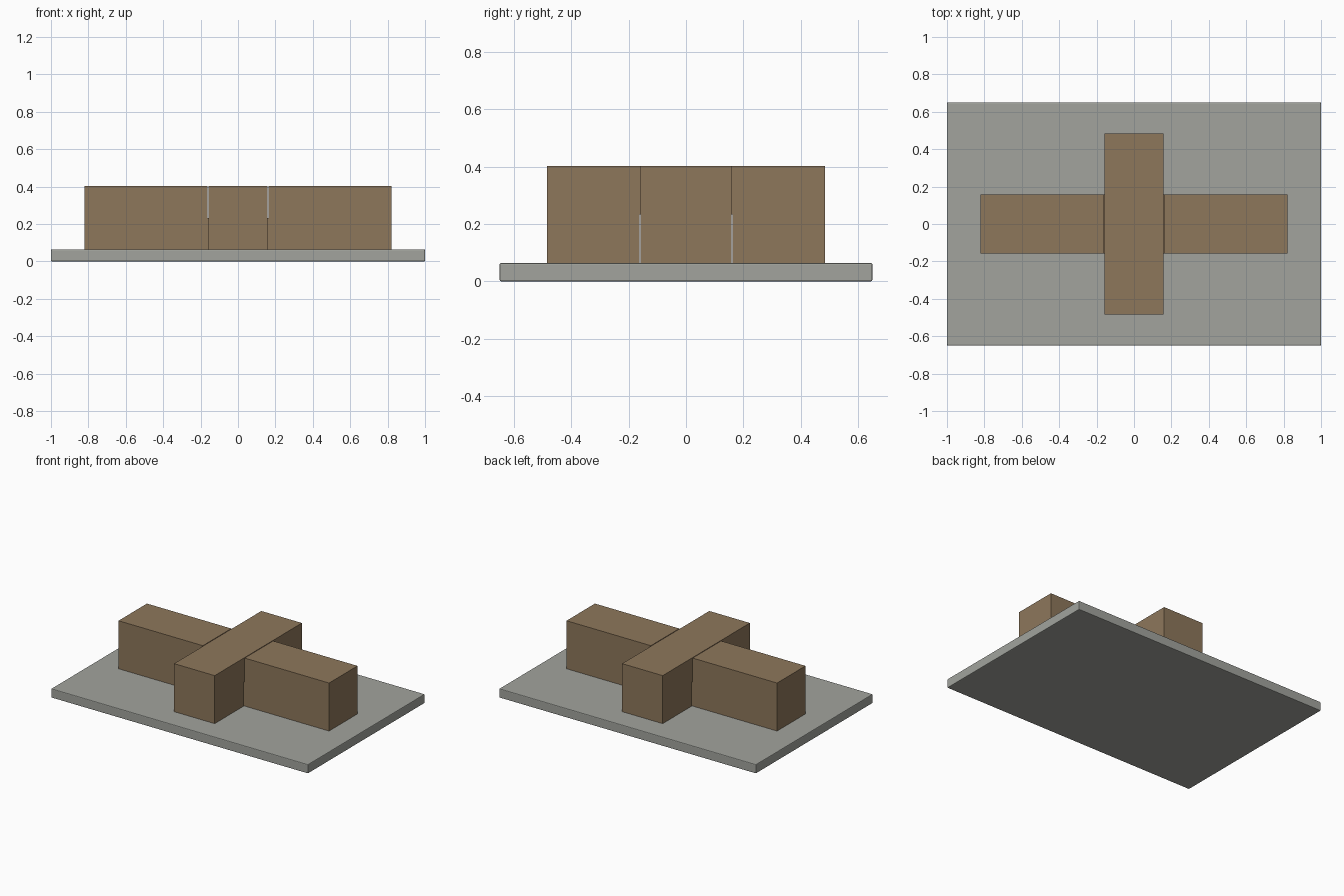
import bpy
import bmesh
from mathutils import Matrix, Vector

if "Cube" in bpy.data.objects:
    bpy.data.objects.remove(bpy.data.objects["Cube"], do_unlink=True)

SLAB_TOP, BEAM_TOP, LAP = 0.064, 0.402, 0.232   # heights
HALF_WIDTH, NOTCH = 0.158, 0.163                # beam half width, notch half width


def make_material(name, color):
    mat = bpy.data.materials.new(name)
    mat.use_nodes = True
    mat.diffuse_color = color
    mat.node_tree.nodes["Principled BSDF"].inputs["Base Color"].default_value = color
    return mat


def finish(name, bm, mat):
    bmesh.ops.recalc_face_normals(bm, faces=bm.faces[:])
    mesh = bpy.data.meshes.new(name)
    bm.to_mesh(mesh)
    bm.free()
    mesh.materials.append(mat)
    obj = bpy.data.objects.new(name, mesh)
    bpy.context.collection.objects.link(obj)
    return obj


def notched_beam(name, half_length, plain_z, notched_z, lap_z, mat, turn=0):
    """Extrude a side profile that has a square notch in its middle."""
    profile = [(-half_length, plain_z), (half_length, plain_z),
               (half_length, notched_z), (NOTCH, notched_z), (NOTCH, lap_z),
               (-NOTCH, lap_z), (-NOTCH, notched_z), (-half_length, notched_z)]
    bm = bmesh.new()
    face = bm.faces.new([bm.verts.new((x, -HALF_WIDTH, z)) for x, z in profile])
    side = bmesh.ops.extrude_face_region(bm, geom=[face])["geom"]
    verts = [v for v in side if isinstance(v, bmesh.types.BMVert)]
    bmesh.ops.translate(bm, verts=verts, vec=Vector((0, 2 * HALF_WIDTH, 0)))
    if turn:
        bm.transform(Matrix.Rotation(turn, 4, "Z"))
    return finish(name, bm, mat)


wood = make_material("brown wood", (0.27, 0.185, 0.105, 1))
stone = make_material("grey stone", (0.36, 0.37, 0.34, 1))

# Base slab with slightly softened edges
bm = bmesh.new()
bmesh.ops.create_cube(bm, size=1)
bm.transform(Matrix.Translation((0, 0, SLAB_TOP / 2)) @ Matrix.Diagonal((2, 1.3, SLAB_TOP, 1)))
slab = finish("base_slab", bm, stone)
bevel = slab.modifiers.new("soft_edges", "BEVEL")
bevel.width = 0.005
bevel.segments = 2

# Long beam notched from above, short beam notched from below
notched_beam("long_beam", 0.82, SLAB_TOP, BEAM_TOP, LAP - 0.001, wood)
notched_beam("cross_beam", 0.485, BEAM_TOP, SLAB_TOP, LAP + 0.001, wood, turn=1.5707963)
